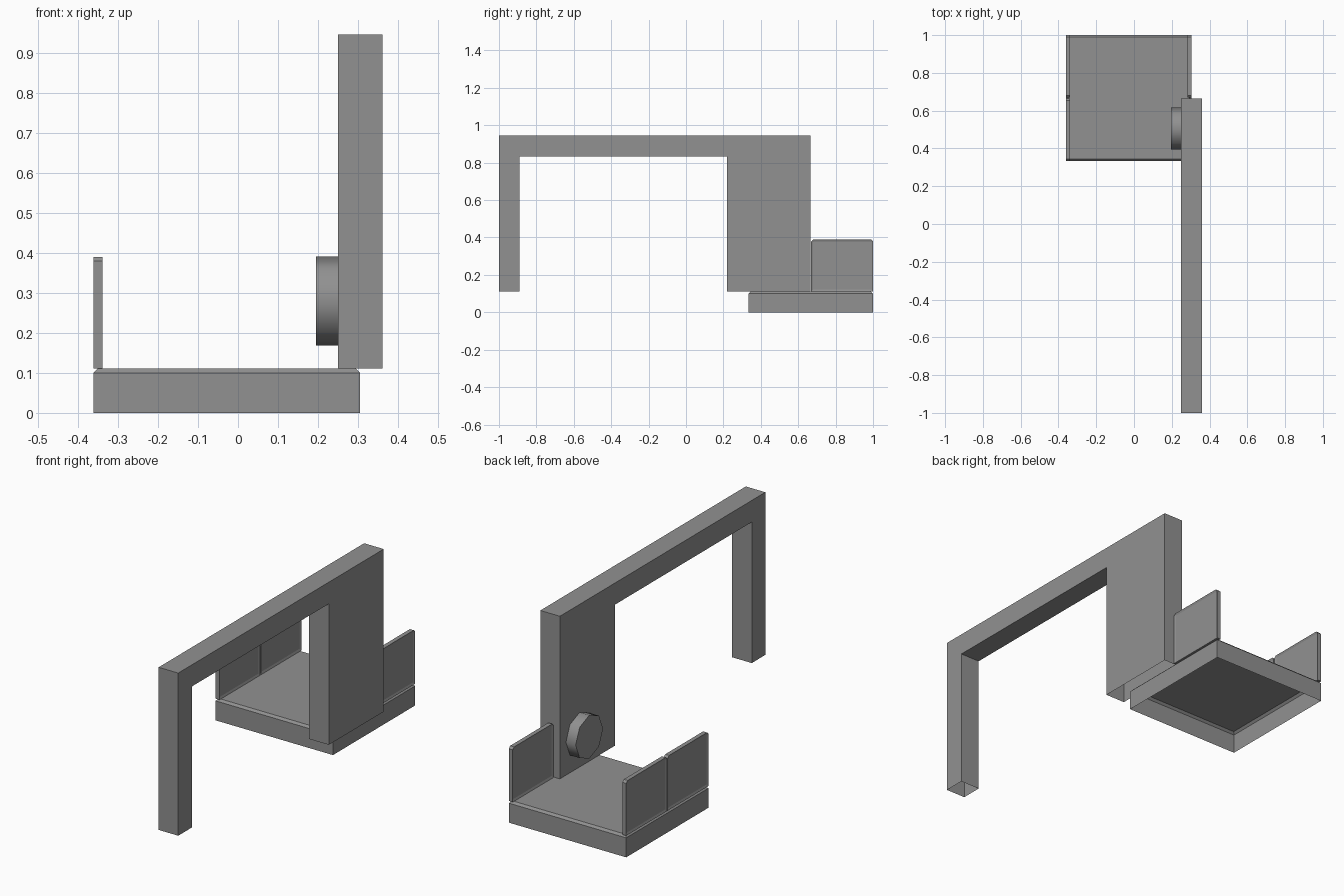
import bpy, bmesh, math

if "Cube" in bpy.data.objects:
    bpy.data.objects.remove(bpy.data.objects["Cube"])

# Dark grey finish shared by all parts
grey = bpy.data.materials.new("dark_grey")
grey.diffuse_color = (0.283, 0.283, 0.283, 1)
grey.use_nodes = True
grey.node_tree.nodes["Principled BSDF"].inputs["Base Color"].default_value = grey.diffuse_color


def finish(name, bm):
    bmesh.ops.recalc_face_normals(bm, faces=bm.faces)
    me = bpy.data.meshes.new(name)
    bm.to_mesh(me)
    bm.free()
    me.materials.append(grey)
    ob = bpy.data.objects.new(name, me)
    bpy.context.collection.objects.link(ob)
    return ob


def extrude_yz(profile, x0, x1):
    """Solid from a (y, z) outline, extruded along x."""
    bm = bmesh.new()
    face = bm.faces.new([bm.verts.new((x0, y, z)) for y, z in profile])
    geom = bmesh.ops.extrude_face_region(bm, geom=[face], use_keep_orig=True)["geom"]
    verts = [g for g in geom if isinstance(g, bmesh.types.BMVert)]
    bmesh.ops.translate(bm, verts=verts, vec=(x1 - x0, 0, 0))
    bmesh.ops.recalc_face_normals(bm, faces=bm.faces)
    bm.normal_update()
    return bm


def open_bottom(bm, z):
    faces = [f for f in bm.faces if all(abs(v.co.z - z) < 1e-4 for v in f.verts)]
    bmesh.ops.delete(bm, geom=faces, context='FACES_ONLY')


# Arch: slim leg, top beam and wide support, hollow below
Z0, Z1 = 0.111, 0.945
bm = extrude_yz([(-1, Z0), (-1, Z1), (0.665, Z1), (0.665, Z0),
                 (0.22, Z0), (0.22, 0.834), (-0.89, 0.834), (-0.89, Z0)], 0.25, 0.361)
open_bottom(bm, Z0)
finish("arch_frame", bm)

# Base platform: chamfered top edge, open underneath
bm = bmesh.new()
bx, by, half, c = -0.028, 0.667, 0.333, 0.011
rings = []
for h, z in ((half, 0), (half, 0.10), (half - c, 0.111)):
    rings.append([bm.verts.new((bx + sx * h, by + sy * h, z))
                  for sx, sy in ((-1, -1), (1, -1), (1, 1), (-1, 1))])
for lo, hi in zip(rings, rings[1:]):
    for i in range(4):
        j = (i + 1) % 4
        bm.faces.new((lo[i], lo[j], hi[j], hi[i]))
bm.faces.new(rings[-1])
finish("base_platform", bm)


# Guard panels: clipped top corners and a shallow recess on both faces
def guard(name, x0, x1, y0, y1):
    z0, z1, k = 0.111, 0.39, 0.011
    bm = extrude_yz([(y0, z0), (y1, z0), (y1, z1 - k), (y1 - k, z1),
                     (y0 + k, z1), (y0, z1 - k)], x0, x1)
    sides = [f for f in bm.faces if abs(f.normal.x) > 0.9]
    bmesh.ops.inset_individual(bm, faces=sides, thickness=0.011, depth=-0.004,
                               use_even_offset=True)
    finish(name, bm)


guard("left_front_guard", -0.361, -0.339, 0.334, 0.664)
guard("left_back_guard", -0.361, -0.339, 0.669, 1.0)
guard("right_back_guard", 0.283, 0.305, 0.669, 1.0)

# Round knob on the inner face of the support, smooth sides
bpy.ops.mesh.primitive_cylinder_add(vertices=8, radius=0.111, depth=0.055,
                                    location=(0.2225, 0.505, 0.28),
                                    rotation=(0, math.pi / 2, 0))
knob = bpy.context.object
knob.name = "knob"
knob.data.materials.append(grey)
bpy.ops.object.shade_smooth_by_angle(angle=math.radians(60))
